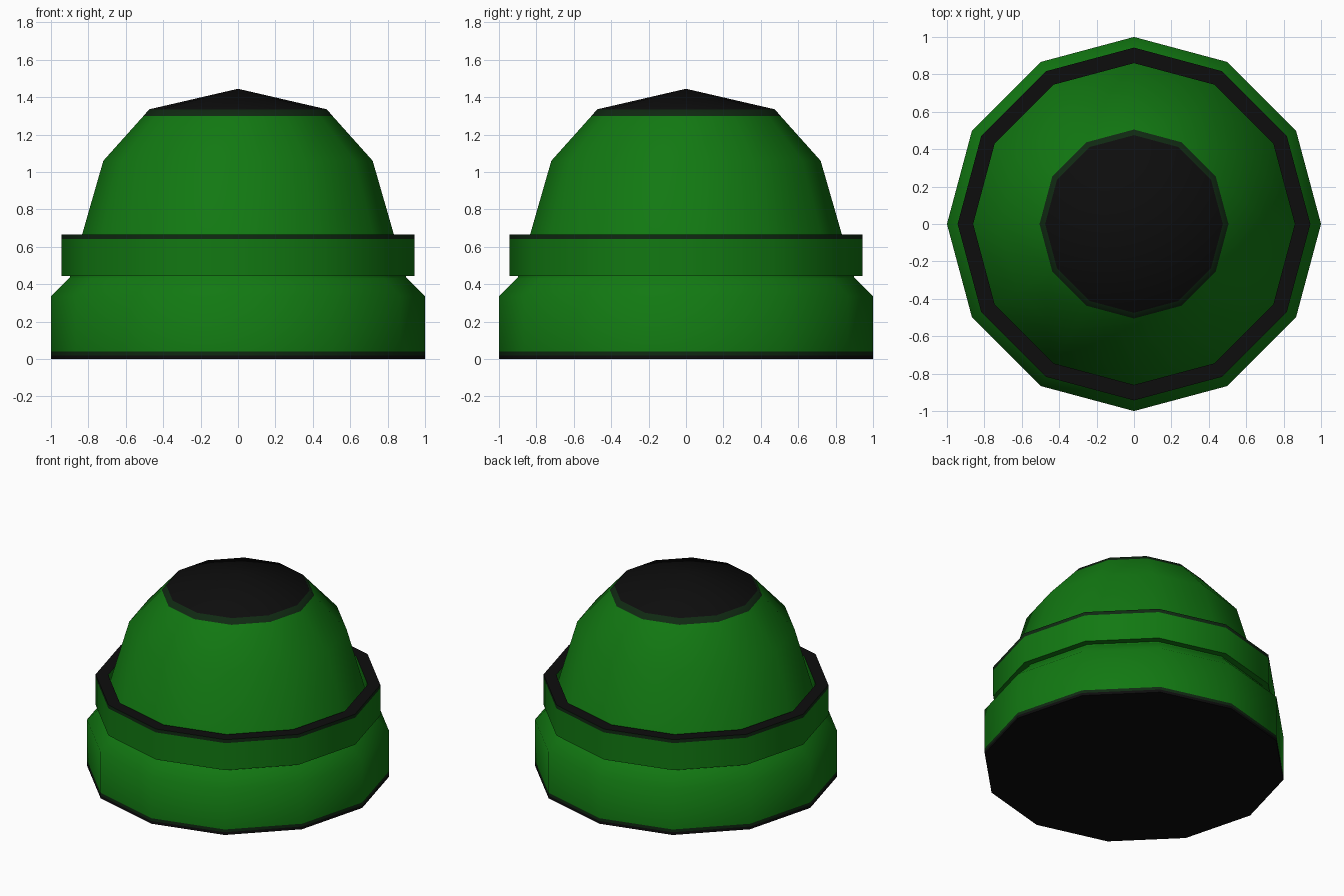
import bpy, math

if "Cube" in bpy.data.objects:
    bpy.data.objects.remove(bpy.data.objects["Cube"])

SIDES = 12


def material(name, rgb):
    m = bpy.data.materials.new(name)
    m.diffuse_color = (*rgb, 1)
    m.use_nodes = True
    m.node_tree.nodes["Principled BSDF"].inputs["Base Color"].default_value = m.diffuse_color
    return m


MATS = [material("green", (0.006, 0.19, 0.006)),
        material("black", (0.004, 0.004, 0.004)),
        material("dark_green_trim", (0.005, 0.022, 0.006))]
GREEN, BLACK, TRIM = range(3)


def lathe(name, profile, colours, angle=50):
    """Spin an (r, z) profile, listed bottom to top on the outside; one colour per segment."""
    verts, rings, faces, mats = [], [], [], []
    for r, z in profile:
        n = 1 if r == 0 else SIDES
        rings.append([len(verts) + i for i in range(n)])
        for i in range(n):
            a = 2 * math.pi * i / SIDES
            verts.append((r * math.cos(a), r * math.sin(a), z))
    for lo, hi, col in zip(rings, rings[1:], colours):
        for i in range(SIDES):
            j = (i + 1) % SIDES
            if len(lo) == 1:
                f = (lo[0], hi[j], hi[i])
            elif len(hi) == 1:
                f = (lo[i], lo[j], hi[0])
            else:
                f = (lo[i], lo[j], hi[j], hi[i])
            faces.append(f)
            mats.append(col)
    me = bpy.data.meshes.new(name)
    me.from_pydata(verts, [], faces)
    for m in MATS:
        me.materials.append(m)
    for p, c in zip(me.polygons, mats):
        p.material_index = c
        p.use_smooth = True
    me.set_sharp_from_angle(angle=math.radians(angle))
    ob = bpy.data.objects.new(name, me)
    bpy.context.collection.objects.link(ob)
    return ob


# base drum with a black underside and a chamfered shoulder
lathe("base", [(0, 0), (1, 0), (1, 0.02), (1, 0.04), (1, 0.335), (0.885, 0.45)],
      [BLACK, BLACK, TRIM, GREEN, GREEN])

# dome with a black cap
lathe("dome", [(0.9, 0.435), (0.72, 1.06), (0.505, 1.30), (0.475, 1.335), (0, 1.445)],
      [GREEN, GREEN, TRIM, BLACK])

# collar ring around the dome, black on top
lathe("collar", [(0.86, 0.445), (0.943, 0.445), (0.943, 0.642), (0.943, 0.667),
                 (0.86, 0.667), (0.86, 0.445)],
      [GREEN, GREEN, TRIM, BLACK, GREEN])
